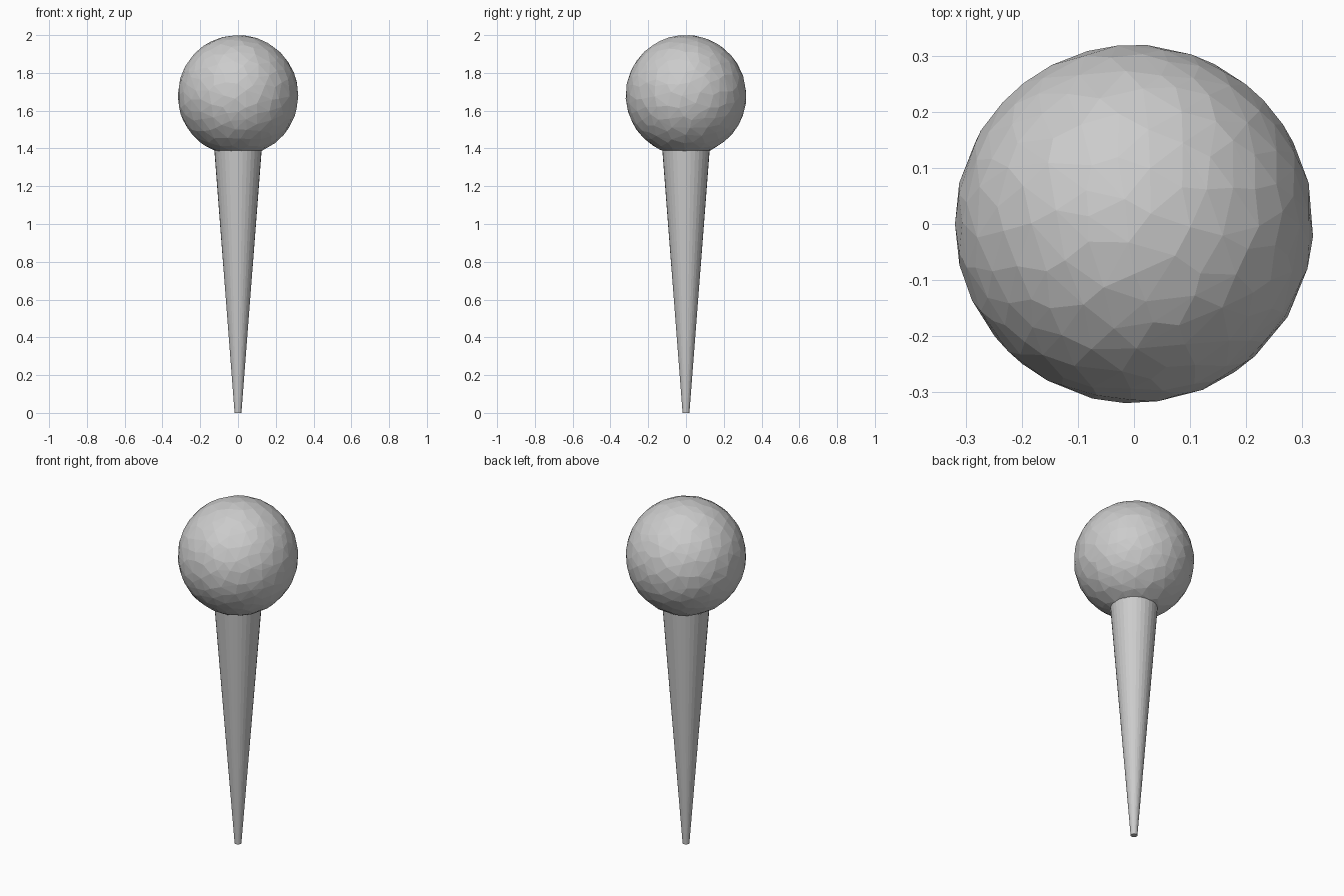
import bpy, bmesh, random
from mathutils import Vector

if "Cube" in bpy.data.objects:
    bpy.data.objects.remove(bpy.data.objects["Cube"])

random.seed(4)
R, CZ = 0.319, 1.681


def make_object(name, bm):
    bmesh.ops.recalc_face_normals(bm, faces=bm.faces)
    mesh = bpy.data.meshes.new(name)
    bm.to_mesh(mesh)
    bm.free()
    obj = bpy.data.objects.new(name, mesh)
    bpy.context.collection.objects.link(obj)
    return obj


# Faceted ball: icosphere with points slid along the surface for uneven facets
bm = bmesh.new()
bmesh.ops.create_icosphere(bm, subdivisions=4, radius=R)
bmesh.ops.dissolve_degenerate(bm, dist=0.001, edges=bm.edges)
for v in bm.verts:
    if max(abs(c) for c in v.co) < R * 0.999:
        shift = Vector([random.uniform(-1, 1) for _ in range(3)]) * 0.010
        v.co = (v.co + shift).normalized() * R
for v in bm.verts:
    v.co.z += CZ
ball = make_object("ball", bm)
# Merge facets down to a coarser irregular mesh
dec = ball.modifiers.new("coarse_facets", 'DECIMATE')
dec.ratio = 0.5

# Long tapered stem, flat tip on the ground
bm = bmesh.new()
height = 1.40
bmesh.ops.create_cone(bm, cap_ends=True, segments=32, radius1=0.018,
                      radius2=0.126, depth=height)
bmesh.ops.translate(bm, verts=bm.verts, vec=(0, 0, height / 2))
make_object("stem", bm)
